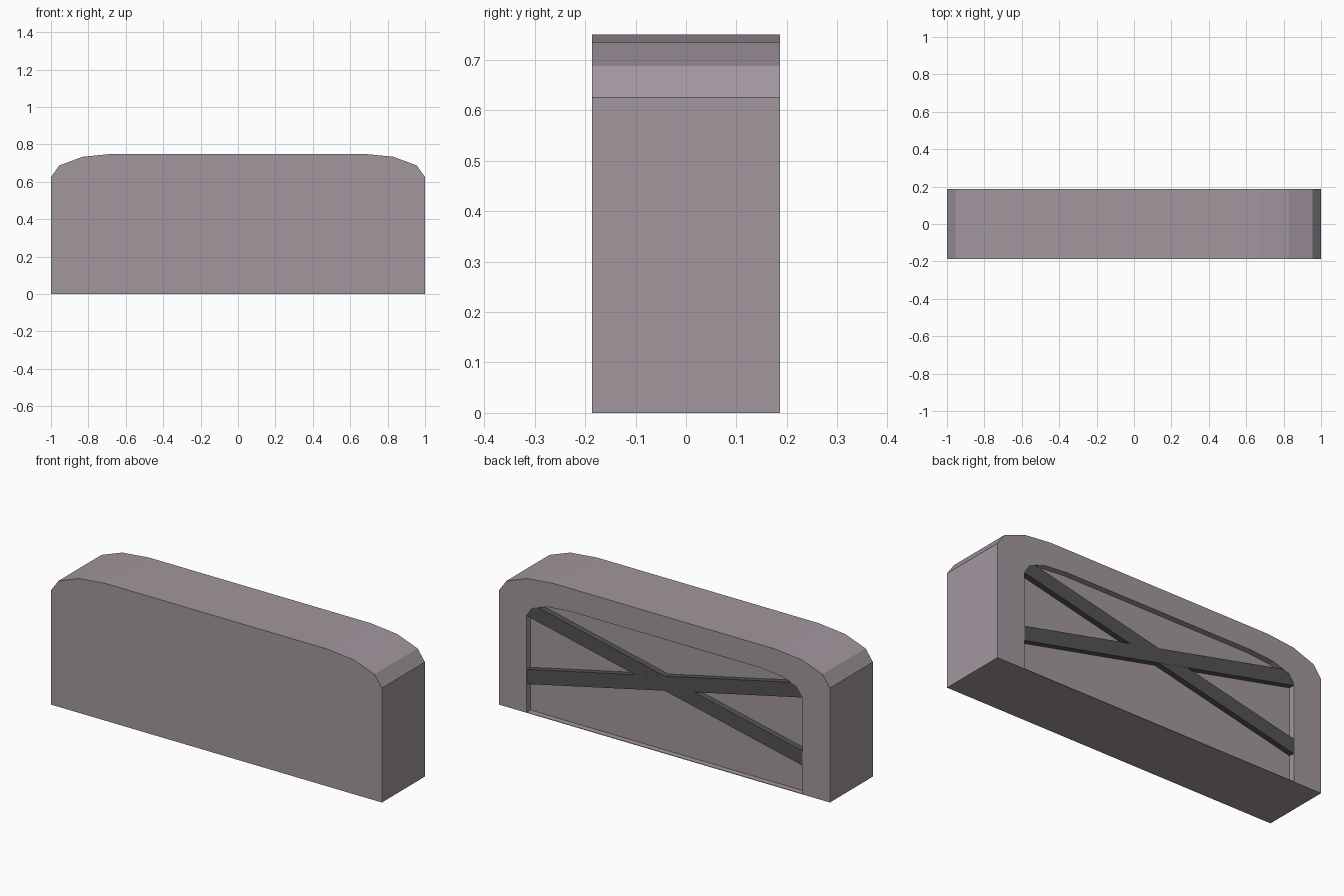
import bpy
import bmesh

cube = bpy.data.objects.get("Cube")
if cube:
    bpy.data.objects.remove(cube, do_unlink=True)

FRONT, BACK, RECESS = -0.186, 0.186, 0.154


def make_material(name, color):
    mat = bpy.data.materials.new(name)
    mat.use_nodes = True
    mat.diffuse_color = color
    mat.node_tree.nodes["Principled BSDF"].inputs["Base Color"].default_value = color
    return mat


def extrude_profile(name, points, y0, y1, mat):
    """Extrude an x-z outline along y into a flat-shaded solid."""
    bm = bmesh.new()
    face = bm.faces.new([bm.verts.new((x, y0, z)) for x, z in points])
    out = bmesh.ops.extrude_face_region(bm, geom=[face])
    verts = [v for v in out["geom"] if isinstance(v, bmesh.types.BMVert)]
    bmesh.ops.translate(bm, verts=verts, vec=(0, y1 - y0, 0))
    bmesh.ops.recalc_face_normals(bm, faces=bm.faces)
    mesh = bpy.data.meshes.new(name)
    bm.to_mesh(mesh)
    bm.free()
    mesh.materials.append(mat)
    obj = bpy.data.objects.new(name, mesh)
    bpy.context.collection.objects.link(obj)
    return obj


def arched(half):
    """Mirror the right half of an outline to the left."""
    return half + [(-x, z) for x, z in reversed(half)]


stone = make_material("mauve grey", (0.36, 0.31, 0.345, 1))
dark = make_material("charcoal", (0.088, 0.088, 0.086, 1))

# Rounded-top slab
body = extrude_profile("body", arched(
    [(1, 0), (1, 0.625), (0.955, 0.688), (0.83, 0.734), (0.67, 0.75)]),
    FRONT, BACK, stone)

# Shallow recess in the back, with a thin sill
cutter = extrude_profile("recess_cutter", arched(
    [(0.833, 0.003), (0.833, 0.535), (0.8, 0.582), (0.705, 0.612), (0.57, 0.624)]),
    RECESS, BACK + 0.1, stone)
cutter.hide_render = True
mod = body.modifiers.new("recess", "BOOLEAN")
mod.operation = "DIFFERENCE"
mod.solver = "EXACT"
mod.object = cutter
bpy.context.view_layer.objects.active = body
bpy.ops.object.modifier_apply(modifier=mod.name)
bpy.data.objects.remove(cutter, do_unlink=True)

# Crossed braces, ends buried in the recess walls
for name, side, y1 in (("brace_rising_left", 1, 0.184), ("brace_rising_right", -1, 0.1845)):
    extrude_profile(name, [
        (-0.84 * side, 0.155), (0.84 * side, 0.53),
        (0.84 * side, 0.61), (-0.84 * side, 0.235)],
        RECESS - 0.01, y1, dark)
